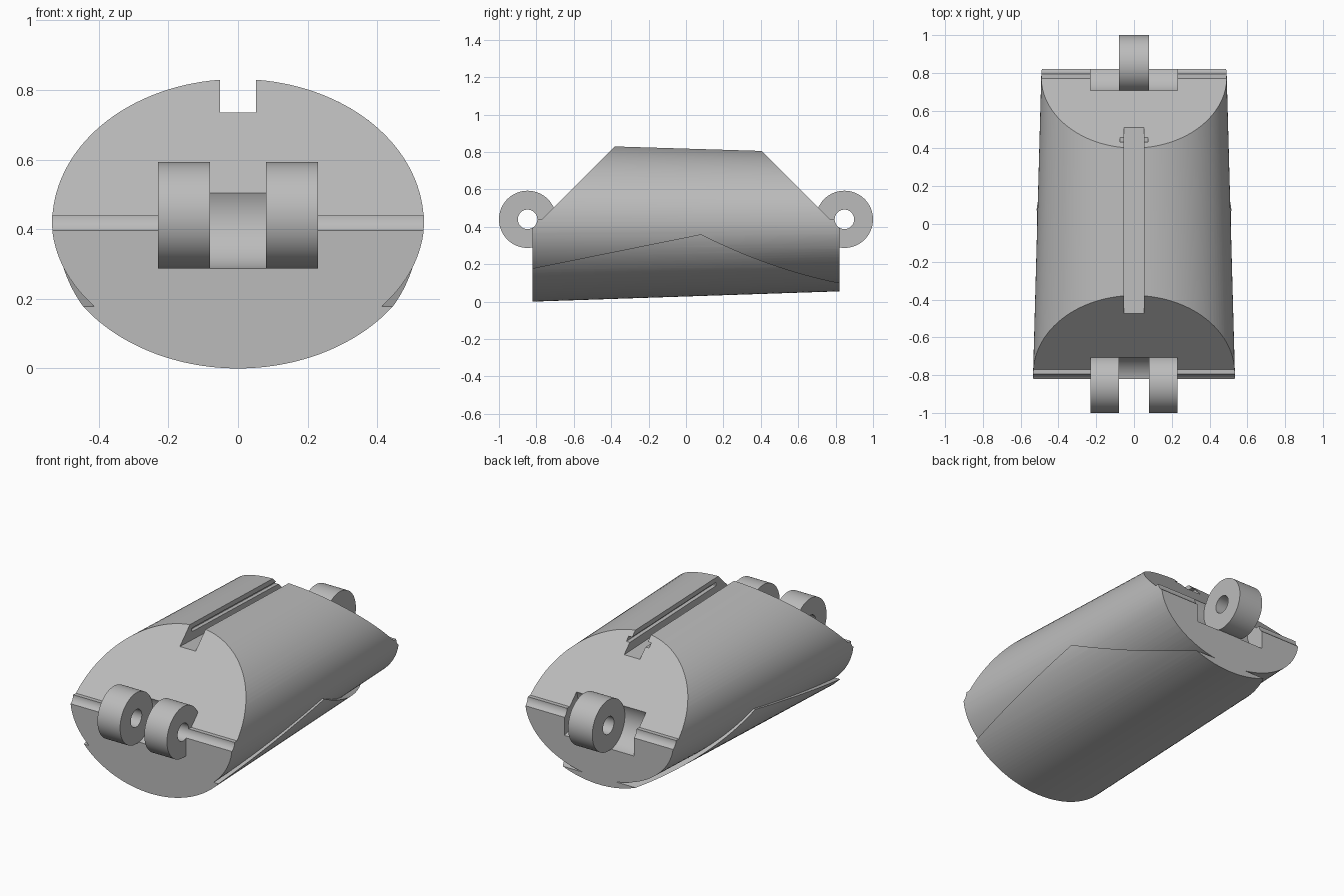
import bpy, bmesh, math

cube = bpy.data.objects.get("Cube")
if cube:
    bpy.data.objects.remove(cube, do_unlink=True)

grey = bpy.data.materials.new("plain_grey")
grey.use_nodes = True
grey.diffuse_color = (0.5, 0.5, 0.5, 1)
grey.node_tree.nodes["Principled BSDF"].inputs["Base Color"].default_value = (0.5, 0.5, 0.5, 1)

PIN_Y, PIN_Z = 0.847, 0.44
END = 0.82


def solid(name, ring_a, ring_b):
    """Closed solid between two matching rings of points."""
    bm = bmesh.new()
    a = [bm.verts.new(p) for p in ring_a]
    b = [bm.verts.new(p) for p in ring_b]
    bm.faces.new(a)
    bm.faces.new(b)
    for i in range(len(a)):
        j = (i + 1) % len(a)
        bm.faces.new((a[i], a[j], b[j], b[i]))
    bmesh.ops.recalc_face_normals(bm, faces=bm.faces)
    mesh = bpy.data.meshes.new(name)
    bm.to_mesh(mesh)
    bm.free()
    mesh.materials.append(grey)
    obj = bpy.data.objects.new(name, mesh)
    bpy.context.collection.objects.link(obj)
    return obj


def prism(name, profile, x0, x1):
    """Side profile (y, z) extruded across x."""
    return solid(name, [(x0, y, z) for y, z in profile], [(x1, y, z) for y, z in profile])


def disc(name, side, radius, x0, x1):
    """Cylinder across x, around the front (-1) or back (1) hinge axis."""
    turn = [2 * math.pi * i / 64 for i in range(64)]
    return prism(name, [(side * PIN_Y + radius * math.cos(t), PIN_Z + radius * math.sin(t))
                        for t in turn], x0, x1)


def oval(y, width, below):
    """Oval section, with its own radius below the widest line."""
    t = (y + END) / (2 * END)
    rx, up, down = width - 0.045 * t, 0.42 - 0.05 * t, below - 0.055 * t
    points = []
    for i in range(128):
        a = 2 * math.pi * i / 128
        s = math.sin(a)
        points.append((rx * math.cos(a), y, 0.425 + s * (up if s > 0 else down)))
    return points


def combine(target, tool, operation):
    mod = target.modifiers.new(operation, 'BOOLEAN')
    mod.operation = operation
    mod.solver = 'EXACT'
    mod.object = tool
    bpy.context.view_layer.objects.active = target
    bpy.ops.object.modifier_apply(modifier=mod.name)
    bpy.data.objects.remove(tool, do_unlink=True)


# Tapered oval body
body = solid("link_body", oval(-0.9, 0.535, 0.388), oval(0.9, 0.535, 0.388))

# Raised lower shell with a peaked edge on each side
shell = solid("lower_shell", oval(-0.88, 0.547, 0.425), oval(0.88, 0.547, 0.425))
edge = [(-0.95, 0.152), (0.08, 0.36)]
for i in range(1, 13):
    y = 0.08 + 0.07 * i
    d = END - y
    edge.append((y, 0.1 + 0.2 * d + 0.2045 * d * d))
combine(shell, prism("shell_limit", edge + [(0.92, -0.2), (-0.95, -0.2)], -1, 1), 'INTERSECT')
combine(body, shell, 'UNION')

# Square lower ends, small ledges and bevelled upper ends
half = [(END, -0.2), (END, 0.44), (0.77, 0.44), (0.21, 1.0)]
outline = half + [(-y, z) for y, z in reversed(half)]
combine(body, prism("end_limit", outline, -1, 1), 'INTERSECT')

# Hinge lugs, then clearance for the neighbouring link's lugs
combine(body, disc("front_lugs", -1, 0.153, -0.23, 0.23), 'UNION')
combine(body, disc("back_lug", 1, 0.153, -0.15, 0.15), 'UNION')
combine(body, disc("front_clearance", -1, 0.155, -0.08, 0.08), 'DIFFERENCE')
for s in (-1, 1):
    combine(body, disc("back_clearance", 1, 0.155, s * 0.08, s * 0.23), 'DIFFERENCE')

# Pin holes across the full width
for side in (-1, 1):
    combine(body, disc("pin_hole", side, 0.052, -0.8, 0.8), 'DIFFERENCE')

# Top slot with an undercut groove open at the back
slot = [(-0.7, 0.743), (0.7, 0.693), (0.7, 1.1), (-0.7, 1.1)]
combine(body, prism("top_slot", slot, -0.052, 0.052), 'DIFFERENCE')
groove = [(-0.36, 0.78), (0.6, 0.748), (0.6, 0.77), (-0.36, 0.802)]
combine(body, prism("slot_groove", groove, -0.075, 0.075), 'DIFFERENCE')

# Smooth curved surfaces, sharp edges
bpy.ops.object.select_all(action='DESELECT')
body.select_set(True)
bpy.context.view_layer.objects.active = body
bpy.ops.object.shade_smooth_by_angle(angle=math.radians(25))
